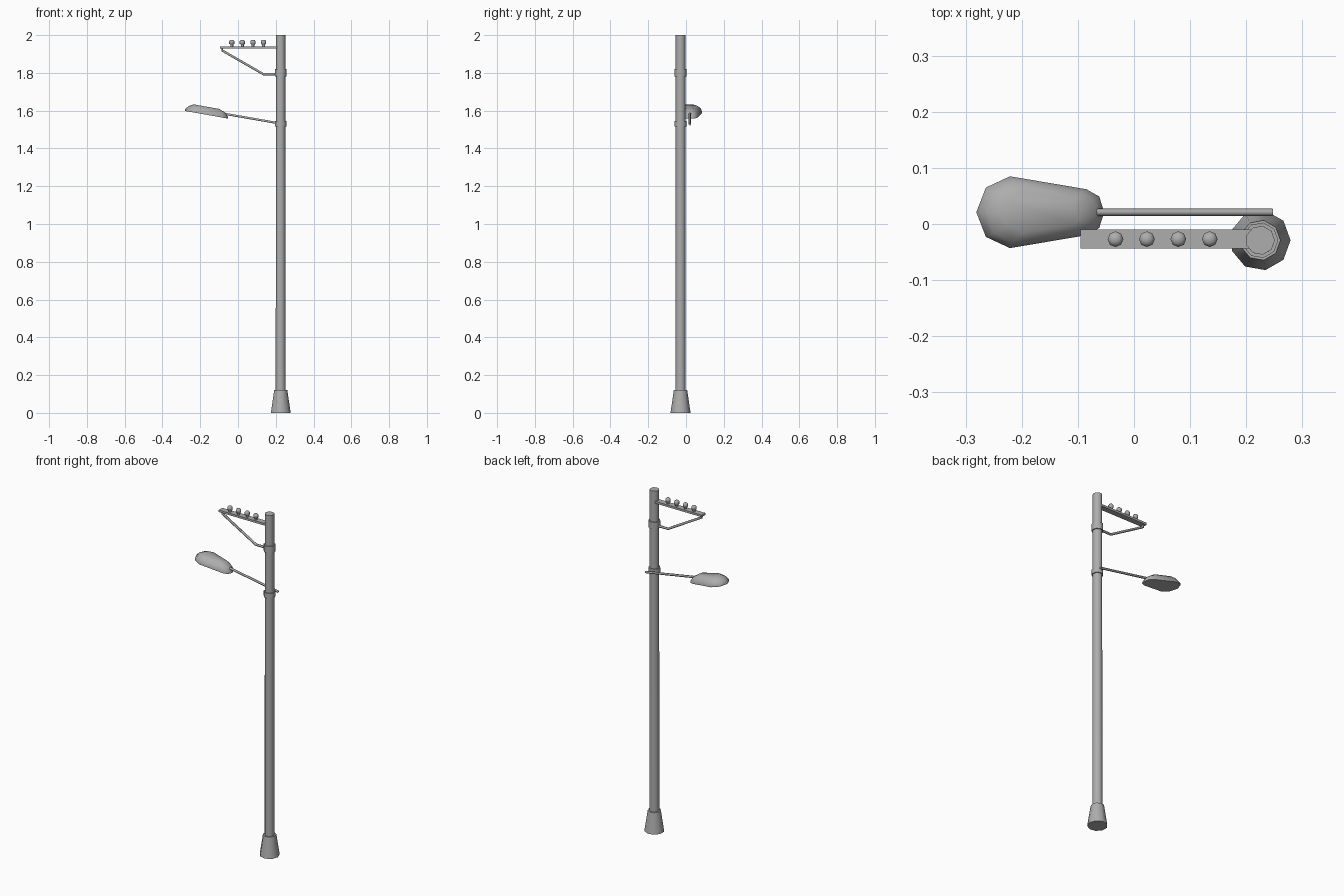
import bpy, bmesh, math
from mathutils import Vector

if "Cube" in bpy.data.objects:
    bpy.data.objects.remove(bpy.data.objects["Cube"])

PX, PY = 0.225, -0.029  # pole axis

# Dark grey painted metal
metal = bpy.data.materials.new("dark_grey_metal")
metal.diffuse_color = (0.42, 0.42, 0.42, 1)
metal.use_nodes = True
metal.node_tree.nodes["Principled BSDF"].inputs["Base Color"].default_value = metal.diffuse_color


def finish(name, bm):
    bmesh.ops.recalc_face_normals(bm, faces=bm.faces)
    me = bpy.data.meshes.new(name)
    bm.to_mesh(me)
    bm.free()
    me.materials.append(metal)
    ob = bpy.data.objects.new(name, me)
    bpy.context.collection.objects.link(ob)
    bpy.ops.object.select_all(action='DESELECT')
    ob.select_set(True)
    bpy.context.view_layer.objects.active = ob
    bpy.ops.object.shade_smooth_by_angle(angle=math.radians(62))
    return ob


def loft(name, rings):
    """Skin closed rings of equal length and cap both ends."""
    bm = bmesh.new()
    vs = [[bm.verts.new(p) for p in r] for r in rings]
    n = len(vs[0])
    for a, b in zip(vs, vs[1:]):
        for i in range(n):
            j = (i + 1) % n
            bm.faces.new((a[i], a[j], b[j], b[i]))
    bm.faces.new(vs[0])
    bm.faces.new(vs[-1])
    return finish(name, bm)


def turned(name, x, y, profile, sides):
    """Upright round part from (radius, z) pairs."""
    return loft(name, [[(x + r * math.cos(2 * math.pi * i / sides),
                         y + r * math.sin(2 * math.pi * i / sides), z)
                        for i in range(sides)] for r, z in profile])


def rod(name, pts, r, sides=6):
    """Round bar following a path in an xz plane."""
    pts = [Vector(p) for p in pts]
    rings = []
    for i, p in enumerate(pts):
        d = (pts[min(i + 1, len(pts) - 1)] - pts[max(i - 1, 0)]).normalized()
        u, v = Vector((0, 1, 0)), d.cross(Vector((0, 1, 0)))
        rings.append([p + r * (u * math.cos(2 * math.pi * k / sides) +
                               v * math.sin(2 * math.pi * k / sides))
                      for k in range(sides)])
    return loft(name, rings)


def box(name, x0, x1, y0, y1, z0, z1):
    return loft(name, [[(x0, y0, z), (x1, y0, z), (x1, y1, z), (x0, y1, z)]
                       for z in (z0, z1)])


# Base, pole and clamps
turned("base", PX, PY, [(0.054, 0), (0.036, 0.12)], 9)
turned("pole", PX, PY, [(0.027, 0.1), (0.026, 2.0)], 9)
turned("upper_clamp", PX, PY, [(0.032, 1.78), (0.032, 1.82)], 9)
turned("lower_clamp", PX, PY, [(0.032, 1.515), (0.032, 1.545)], 9)

# Cross arm with insulators and bent brace
box("cross_arm", -0.095, 0.215, -0.044, -0.01, 1.929, 1.941)
for i in range(4):
    turned(f"insulator_{i + 1}", -0.033 + 0.056 * i, -0.027,
           [(0.008, 1.941), (0.008, 1.950), (0.014, 1.954),
            (0.014, 1.968), (0.008, 1.975)], 8)
rod("brace", [(-0.083, -0.027, 1.934), (-0.083, -0.027, 1.918),
              (0.135, -0.027, 1.793), (0.215, -0.027, 1.793)], 0.007)

# Lamp arm passing beside the pole
LY = 0.021
rod("lamp_arm", [(0.247, LY, 1.528), (-0.075, LY, 1.584)], 0.0065)


# Lamp head: mirrored outline lofted upwards along a tilted base plane
def outline(half, h):
    pts = half + [(x, -y) for x, y in reversed(half[1:-1])]
    return [(x, LY + y, 1.558 - (x + 0.053) * 0.178 + h) for x, y in pts]


rim = [(-0.281, 0), (-0.264, 0.044), (-0.221, 0.064),
       (-0.085, 0.041), (-0.062, 0.028), (-0.053, 0)]
shoulder = [(-0.263, 0), (-0.250, 0.037), (-0.216, 0.055),
            (-0.092, 0.035), (-0.073, 0.022), (-0.066, 0)]
crown = [(-0.236, 0), (-0.226, 0.021), (-0.199, 0.037),
         (-0.107, 0.022), (-0.101, 0.013), (-0.098, 0)]
loft("lamp_head", [outline(rim, 0), outline(rim, 0.008),
                   outline(shoulder, 0.028), outline(crown, 0.043)])
